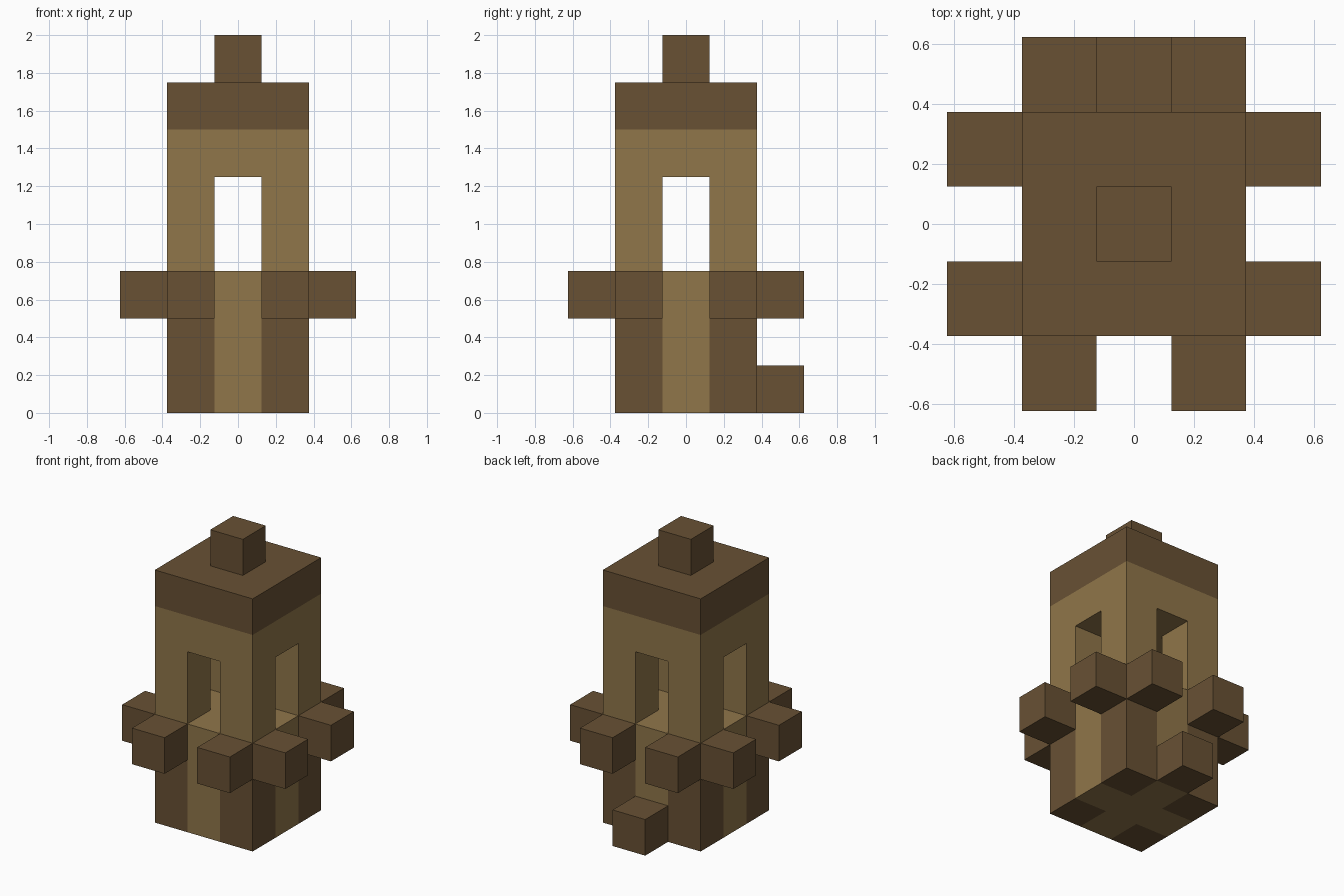
import bpy
import bmesh
from mathutils import Matrix, Vector

cube = bpy.data.objects.get("Cube")
if cube:
    bpy.data.objects.remove(cube, do_unlink=True)

U = 0.25  # edge of one block


def make_material(name, rgb):
    mat = bpy.data.materials.new(name)
    mat.use_nodes = True
    mat.diffuse_color = (*rgb, 1)
    mat.node_tree.nodes["Principled BSDF"].inputs["Base Color"].default_value = (*rgb, 1)
    return mat


dark = make_material("dark_wood", (0.138, 0.082, 0.034))
light = make_material("light_wood", (0.279, 0.181, 0.068))


def block(name, size, centre, mats, hidden=(), cuts=(), rule=None):
    """Box measured in block units; faces pointing along 'hidden' are left out."""
    bm = bmesh.new()
    bmesh.ops.create_cube(bm, size=U, matrix=Matrix.Diagonal((*size, 1)))
    bmesh.ops.translate(bm, verts=bm.verts, vec=Vector(centre) * U)
    for axis, pos in cuts:
        normal = Vector((axis == 0, axis == 1, axis == 2))
        bmesh.ops.bisect_plane(bm, geom=bm.verts[:] + bm.edges[:] + bm.faces[:],
                               plane_co=normal * pos * U, plane_no=normal)
    bm.normal_update()
    gone = [f for f in bm.faces if any(f.normal.dot(Vector(d)) > 0.9 for d in hidden)]
    bmesh.ops.delete(bm, geom=gone, context="FACES")
    if rule:
        for f in bm.faces:
            f.material_index = rule(f)
    mesh = bpy.data.meshes.new(name)
    bm.to_mesh(mesh)
    bm.free()
    for mat in mats:
        mesh.materials.append(mat)
    obj = bpy.data.objects.new(name, mesh)
    bpy.context.collection.objects.link(obj)
    return obj


UP, DOWN = (0, 0, 1), (0, 0, -1)


# Base: dark corner posts around a light cross, with a light floor on top
def corner_is_dark(face):
    c = face.calc_center_median()
    return int(face.normal.z < 0.5 and min(abs(c.x), abs(c.y)) > U / 2)


block("base", (3, 3, 3), (0, 0, 1.5), [light, dark],
      cuts=[(a, p) for a in (0, 1) for p in (-0.5, 0.5)], rule=corner_is_dark)

# Four pillars around the open chamber, and the brackets at each corner
for sx, side in ((-1, "right"), (1, "left")):
    for sy, end in ((-1, "front"), (1, "back")):
        tag = end + "_" + side
        block("pillar_" + tag, (1, 1, 2), (sx, sy, 4), [light], (UP, DOWN))
        block("end_bracket_" + tag, (1, 1, 1), (sx, 2 * sy, 2.5), [dark], [(0, -sy, 0)])
        block("side_bracket_" + tag, (1, 1, 1), (2 * sx, sy, 2.5), [dark], [(-sx, 0, 0)])

# Lintel, roof and finial
block("lintel", (3, 3, 1), (0, 0, 5.5), [light], [UP])
block("roof", (3, 3, 1), (0, 0, 6.5), [dark], [DOWN])
block("finial", (1, 1, 1), (0, 0, 7.5), [dark], [DOWN])

# Step at the back
block("back_step", (1, 1, 1), (0, 2, 0.5), [dark], [(0, -1, 0)])
